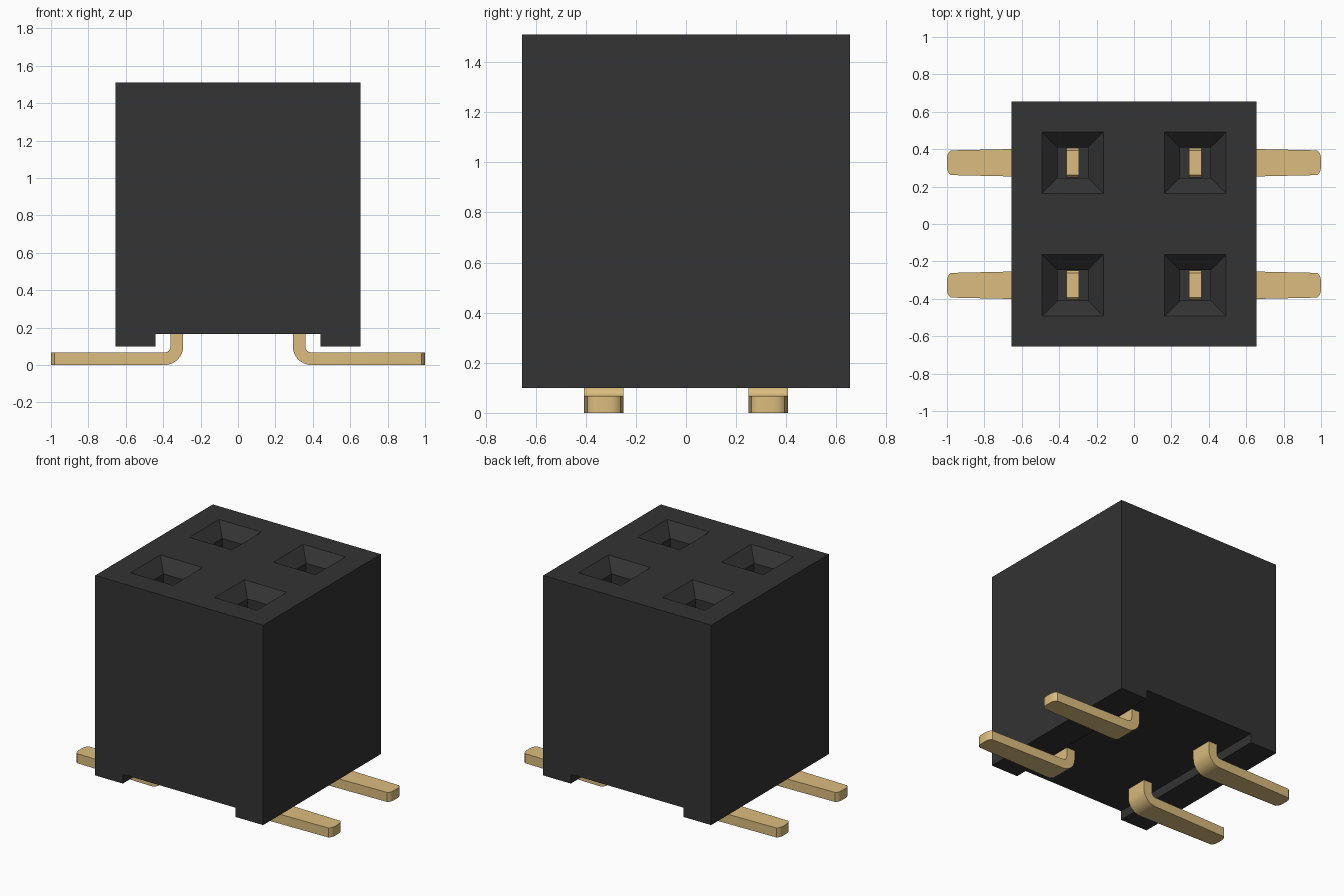
import bpy, bmesh, math

cube = bpy.data.objects.get("Cube")
if cube:
    bpy.data.objects.remove(cube, do_unlink=True)


def material(name, rgb):
    m = bpy.data.materials.new(name)
    m.use_nodes = True
    m.diffuse_color = (*rgb, 1)
    bsdf = next(n for n in m.node_tree.nodes if n.type == 'BSDF_PRINCIPLED')
    bsdf.inputs["Base Color"].default_value = (*rgb, 1)
    bsdf.inputs["Roughness"].default_value = 0.6
    return m


BLACK = material("black plastic", (0.033, 0.033, 0.033))
GOLD = material("gold metal", (0.708, 0.503, 0.209))


def loft(name, rings, mat):
    """Solid skinned through a list of equal-length vertex rings."""
    bm = bmesh.new()
    vs = [[bm.verts.new(p) for p in ring] for ring in rings]
    n = len(vs[0])
    for a, b in zip(vs, vs[1:]):
        for i in range(n):
            j = (i + 1) % n
            bm.faces.new((a[i], a[j], b[j], b[i]))
    bm.faces.new(vs[0])
    bm.faces.new(vs[-1])
    bmesh.ops.recalc_face_normals(bm, faces=bm.faces)
    me = bpy.data.meshes.new(name)
    bm.to_mesh(me)
    bm.free()
    me.materials.append(mat)
    ob = bpy.data.objects.new(name, me)
    bpy.context.collection.objects.link(ob)
    return ob


def square(cx, cy, h, z):
    return [(cx + sx * h, cy + sy * h, z)
            for sx, sy in ((-1, -1), (1, -1), (1, 1), (-1, 1))]


HALF, TOP, PITCH = 0.655, 1.51, 0.3275
CORNERS = [(sx, sy) for sx in (-1, 1) for sy in (-1, 1)]

# Housing: profile with a channel underneath, extruded front to back
profile = [(-HALF, 0.10), (-0.44, 0.10), (-0.44, 0.165), (0.44, 0.165),
           (0.44, 0.10), (HALF, 0.10), (HALF, TOP), (-HALF, TOP)]
housing = loft("housing", [[(x, y, z) for x, z in profile]
                           for y in (-HALF, HALF)], BLACK)

# Sockets: funnel mouth and blind square shaft, cut from the housing
for sx, sy in CORNERS:
    x, y = sx * PITCH, sy * PITCH
    cutter = loft("socket_cutter", [square(x, y, 0.082, 0.6),
                                    square(x, y, 0.082, TOP - 0.08),
                                    square(x, y, 0.165, TOP),
                                    square(x, y, 0.165, TOP + 0.05)], BLACK)
    cutter.hide_render = True
    mod = housing.modifiers.new("socket", 'BOOLEAN')
    mod.operation = 'DIFFERENCE'
    mod.solver = 'EXACT'
    mod.object = cutter
    bpy.context.view_layer.objects.active = housing
    bpy.ops.object.modifier_apply(modifier=mod.name)
    bpy.data.objects.remove(cutter, do_unlink=True)

# Contact stations: (outer x, outer z, inner x, inner z, half width)
X0, X1, T = 0.293, 0.360, 0.067
R = 0.10
stations = [(X0, 1.0, X1, 1.0, 0.065), (X0, 0.98, X1, 0.98, 0.079)]
for i in range(9):
    a = math.radians(90 * i / 8)
    c, s = math.cos(a), math.sin(a)
    stations.append((X0 + R - R * c, R - R * s,
                     X0 + R - (R - T) * c, R - (R - T) * s, 0.079))
stations += [(x, 0, x, T, w) for x, w in
             ((0.98, 0.066), (0.99, 0.056), (0.997, 0.042), (1.0, 0.025))]

# Contacts: upright blades bent outward into tapered feet
for sx, sy in CORNERS:
    y = sy * PITCH
    rings = [[(sx * ox, y - w, oz), (sx * ox, y + w, oz),
              (sx * ix, y + w, iz), (sx * ix, y - w, iz)]
             for ox, oz, ix, iz, w in stations]
    name = ("back" if sy > 0 else "front") + ("_left" if sx > 0 else "_right")
    pin = loft(name + "_contact", rings, GOLD)
    bpy.ops.object.select_all(action='DESELECT')
    pin.select_set(True)
    bpy.context.view_layer.objects.active = pin
    bpy.ops.object.shade_smooth_by_angle(angle=math.radians(30))
